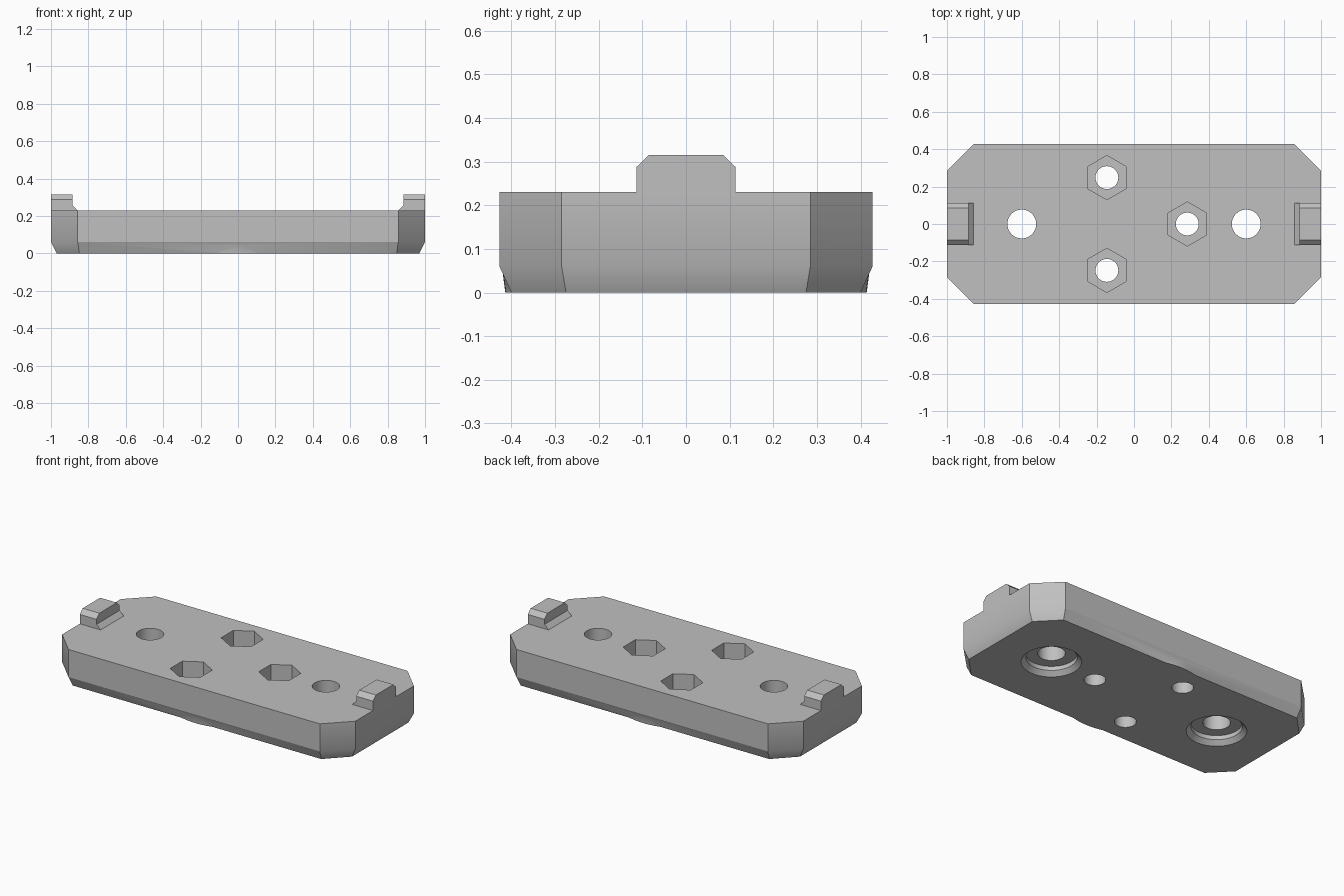
import bpy, bmesh
from math import sin, cos, pi, radians

if "Cube" in bpy.data.objects:
    bpy.data.objects.remove(bpy.data.objects["Cube"])

grey = bpy.data.materials.new("matte grey")
grey.use_nodes = True
COLOUR = (0.53, 0.53, 0.53, 1)
grey.diffuse_color = COLOUR
grey.node_tree.nodes["Principled BSDF"].inputs["Base Color"].default_value = COLOUR


def loft(name, *stacks):
    """Solid object; each stack is a list of rings that are bridged and capped."""
    bm = bmesh.new()
    for rings in stacks:
        loops = [[bm.verts.new(p) for p in ring] for ring in rings]
        n = len(loops[0])
        for a, b in zip(loops, loops[1:]):
            for i in range(n):
                j = (i + 1) % n
                bm.faces.new((a[i], a[j], b[j], b[i]))
        bm.faces.new(loops[0][::-1])
        bm.faces.new(loops[-1])
    bmesh.ops.recalc_face_normals(bm, faces=bm.faces)
    mesh = bpy.data.meshes.new(name)
    bm.to_mesh(mesh)
    bm.free()
    mesh.materials.append(grey)
    obj = bpy.data.objects.new(name, mesh)
    bpy.context.collection.objects.link(obj)
    return obj


def octagon(x, y, cx, cy, z):
    """Rectangle x by y (half sizes) with corners cut at cx, cy."""
    quarter = [(x, cy), (cx, y)]
    pts = quarter + [(-a, b) for a, b in quarter[::-1]]
    pts += [(-a, -b) for a, b in pts]
    return [(a, b, z) for a, b in pts]


def circle(cx, cy, r, z, n=48):
    # starts at +y, so hexagons point along y
    return [(cx + r * sin(2 * pi * i / n), cy + r * cos(2 * pi * i / n), z)
            for i in range(n)]


def select_only(obj):
    bpy.ops.object.select_all(action='DESELECT')
    obj.select_set(True)
    bpy.context.view_layer.objects.active = obj


def combine(obj, tool, operation):
    tool.hide_render = True
    mod = obj.modifiers.new(operation.lower(), 'BOOLEAN')
    mod.operation = operation
    mod.solver = 'EXACT'
    mod.object = tool
    select_only(obj)
    bpy.ops.object.modifier_apply(modifier=mod.name)
    bpy.data.objects.remove(tool)


TOP, BEVEL, HALF_Y = 0.23, 0.06, 0.4275

# Plate with cut corners and a bevelled underside
plate = loft("base_plate", [octagon(0.97, 0.40, 0.848, 0.275, 0),
                            octagon(1, HALF_Y, 0.857, 0.285, BEVEL),
                            octagon(1, HALF_Y, 0.857, 0.285, TOP)])

# Shallow round swelling in the middle of the long bevels
combine(plate, loft("swelling", [circle(0, 0, 0.414, 0, 128),
                                 circle(0, 0, 0.422, BEVEL, 128)]), 'UNION')

# Through holes with chamfered counterbores below
for x in (-0.6, 0.6):
    combine(plate, loft("bore_cutter", [
        circle(x, 0, 0.17, -0.001), circle(x, 0, 0.143, 0.027),
        circle(x, 0, 0.143, 0.053), circle(x, 0, 0.077, 0.053),
        circle(x, 0, 0.077, 0.4)]), 'DIFFERENCE')

# Small holes with hexagonal nut pockets above
for x, y in ((-0.145, 0.248), (-0.145, -0.248), (0.285, 0)):
    combine(plate, loft("hole_cutter", [circle(x, y, 0.061, -0.1),
                                        circle(x, y, 0.061, 0.4)]), 'DIFFERENCE')
    combine(plate, loft("pocket_cutter", [circle(x, y, 0.118, 0.09, 6),
                                          circle(x, y, 0.118, 0.4, 6)]), 'DIFFERENCE')

select_only(plate)
bpy.ops.object.shade_smooth_by_angle(angle=radians(30))

# Keep the long bevel edges crisp
for edge in plate.data.edges:
    ends = [plate.data.vertices[i].co for i in edge.vertices]
    if all(abs(p.z - BEVEL) < 1e-3 and abs(abs(p.y) - HALF_Y) < 1e-3 for p in ends):
        edge.use_edge_sharp = True

# End tabs: block with cut upper corners, plus a ramp at its inner foot
TAB = [(-0.113, TOP), (0.113, TOP), (0.113, 0.288),
       (0.085, 0.315), (-0.085, 0.315), (-0.113, 0.288)]
RAMP = [(0.886, TOP), (0.886, 0.257), (0.858, TOP)]
for side, s in (("left", 1), ("right", -1)):
    loft(side + "_end_tab",
         [[(s * x, y, z) for y, z in TAB] for x in (0.886, 1)],
         [[(s * x, y, z) for x, z in RAMP] for y in (-0.113, 0.113)])
